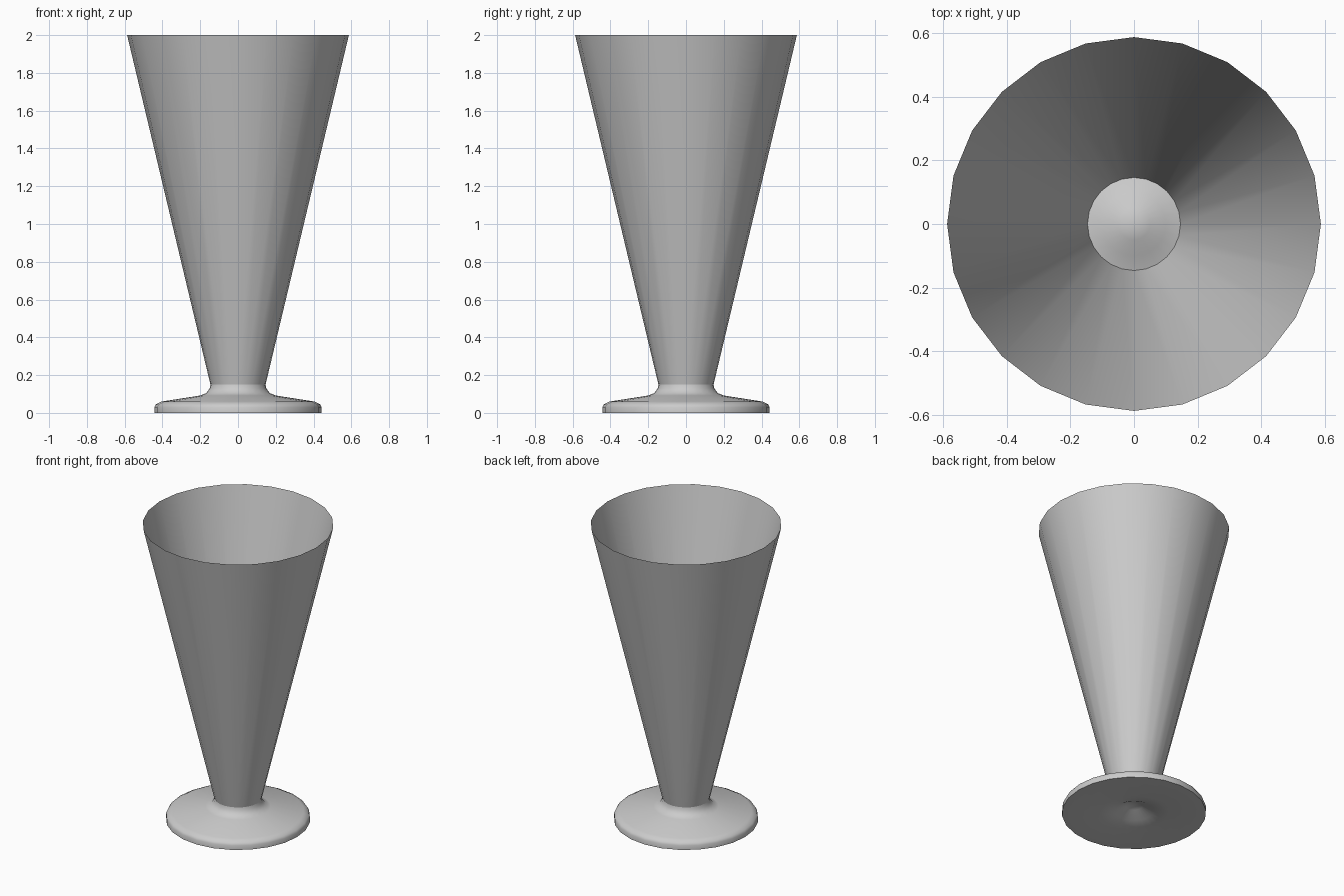
import bpy, bmesh, math

if "Cube" in bpy.data.objects:
    bpy.data.objects.remove(bpy.data.objects["Cube"])

SIDES = 24


def lathe(name, profile):
    """Revolve (radius, height) points around z; zero radius becomes a pole."""
    bm = bmesh.new()
    verts = [bm.verts.new((r, 0, z)) for r, z in profile]
    edges = [bm.edges.new(pair) for pair in zip(verts, verts[1:])]
    bmesh.ops.spin(bm, geom=verts + edges, cent=(0, 0, 0), axis=(0, 0, 1),
                   angle=math.tau, steps=SIDES, use_merge=False)
    bmesh.ops.remove_doubles(bm, verts=bm.verts, dist=1e-4)
    bmesh.ops.recalc_face_normals(bm, faces=bm.faces)
    mesh = bpy.data.meshes.new(name)
    bm.to_mesh(mesh)
    bm.free()
    obj = bpy.data.objects.new(name, mesh)
    bpy.context.collection.objects.link(obj)
    bpy.ops.object.select_all(action='DESELECT')
    bpy.context.view_layer.objects.active = obj
    obj.select_set(True)
    bpy.ops.object.shade_smooth_by_angle(angle=math.radians(50))
    return obj


# Foot with dimpled underside, flared neck and domed floor of the bowl
lathe("foot", [(0, 0.06), (0.05, 0.05), (0.12, 0.015), (0.21, 0), (0.443, 0),
               (0.443, 0.03), (0.435, 0.045), (0.405, 0.06), (0.2, 0.092),
               (0.168, 0.105), (0.15, 0.13), (0.146, 0.15),
               (0.1, 0.165), (0.05, 0.19), (0, 0.2)])

# Thin tapered bowl, open at the top
lathe("bowl", [(0.146, 0.15), (0.587, 2.0)])
